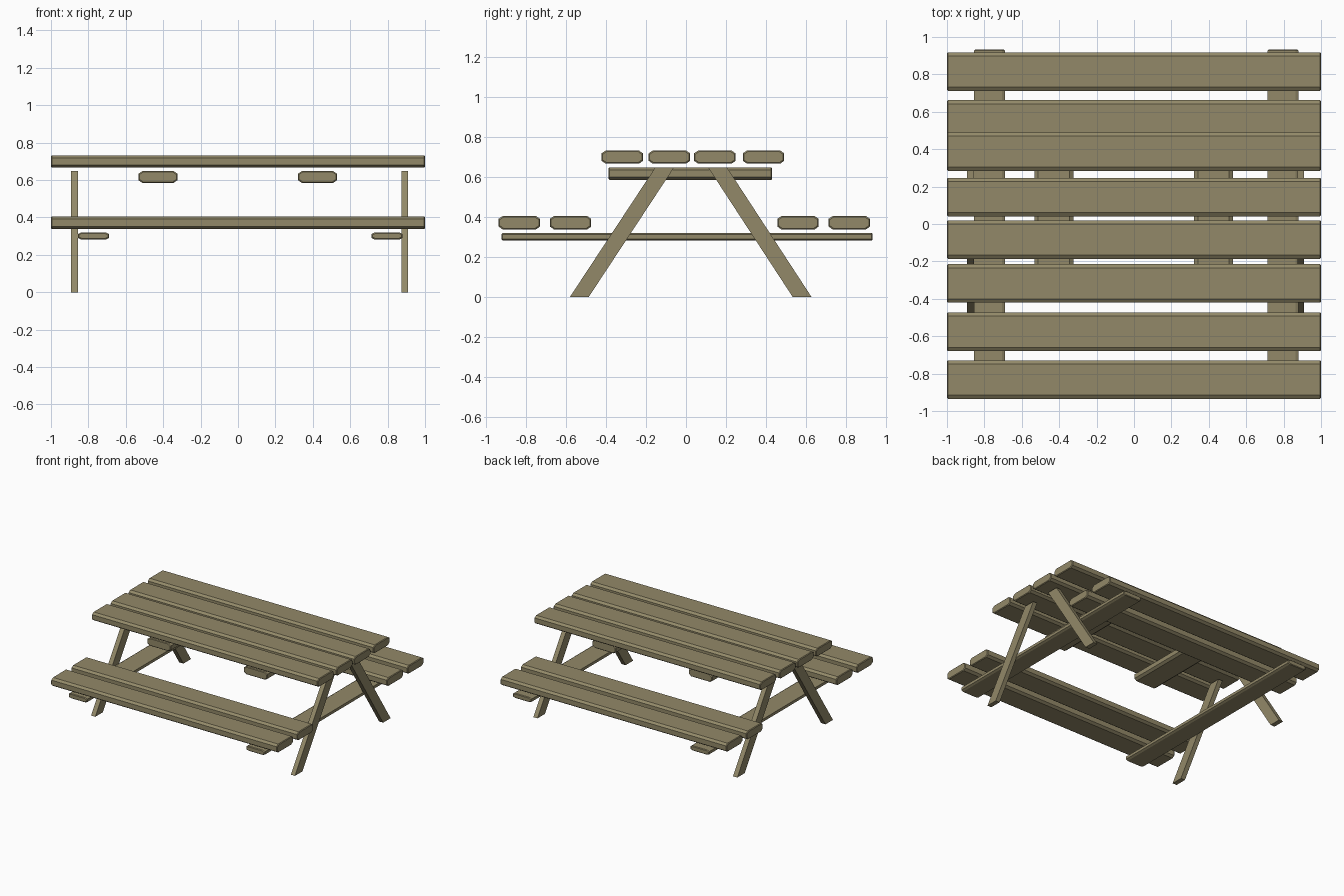
import bpy

if "Cube" in bpy.data.objects:
    bpy.data.objects.remove(bpy.data.objects["Cube"])


def mesh_object(name, rings):
    # Join equal-sized cross-section rings into a closed solid
    n = len(rings[0])
    verts = [v for ring in rings for v in ring]
    faces = [tuple(range(n))[::-1], tuple(range(len(verts) - n, len(verts)))]
    for r in range(len(rings) - 1):
        for i in range(n):
            j = (i + 1) % n
            faces.append((r * n + i, r * n + j, (r + 1) * n + j, (r + 1) * n + i))
    mesh = bpy.data.meshes.new(name)
    mesh.from_pydata(verts, [], faces)
    mesh.update()
    obj = bpy.data.objects.new(name, mesh)
    bpy.context.collection.objects.link(obj)
    obj.data.materials.append(wood)
    return obj


def octagon(w, h, cw, ch):
    # Rectangle with chamfered corners, centred on the origin
    return [(w - cw, -h), (w, -h + ch), (w, h - ch), (w - cw, h),
            (-w + cw, h), (-w, h - ch), (-w, -h + ch), (-w + cw, -h)]


def board(name, along, ends, side, z, cw=0.02, ch=0.014, end=0.005):
    # Chamfered board running along x or y, with slightly eased ends
    mid, w = sum(side) / 2, (side[1] - side[0]) / 2
    zc, h = sum(z) / 2, (z[1] - z[0]) / 2
    rings = []
    for t, inset in ((ends[0], end), (ends[0] + end, 0), (ends[1] - end, 0), (ends[1], end)):
        profile = octagon(w - inset, h - inset, cw, ch)
        if along == "x":
            rings.append([(t, mid + a, zc + b) for a, b in profile])
        else:
            rings.append([(mid - a, t, zc + b) for a, b in profile])
    return mesh_object(name, rings)


wood = bpy.data.materials.new("wood")
wood.diffuse_color = (0.29, 0.25, 0.14, 1)
wood.use_nodes = True
wood.node_tree.nodes["Principled BSDF"].inputs["Base Color"].default_value = wood.diffuse_color

# Table top planks
for y in (-0.318, -0.083, 0.144, 0.387):
    board("table_plank", "x", (-1, 1), (y - 0.103, y + 0.103), (0.666, 0.732))

# Seat planks
for y in (-0.832, -0.576, 0.559, 0.815):
    board("seat_plank", "x", (-1, 1), (y - 0.103, y + 0.103), (0.338, 0.405))

# Battens under the table top
for x in (-0.428, 0.425):
    board("table_batten", "y", (-0.387, 0.43), (x - 0.104, x + 0.104), (0.585, 0.648))

# Long beams carrying the seats
for x in (-0.773, 0.797):
    board("seat_beam", "y", (-0.92, 0.932), (x - 0.082, x + 0.082),
          (0.282, 0.32), cw=0.016, ch=0.008)

# Slanted legs at each end
for x0, x1 in ((-0.893, -0.855), (0.874, 0.91)):
    for foot, top in ((-0.533, -0.106), (0.58, 0.157)):
        side = [(foot - 0.047, 0), (foot + 0.047, 0), (top + 0.047, 0.648), (top - 0.047, 0.648)]
        mesh_object("leg", [[(x, y, z) for y, z in side] for x in (x0, x1)])
